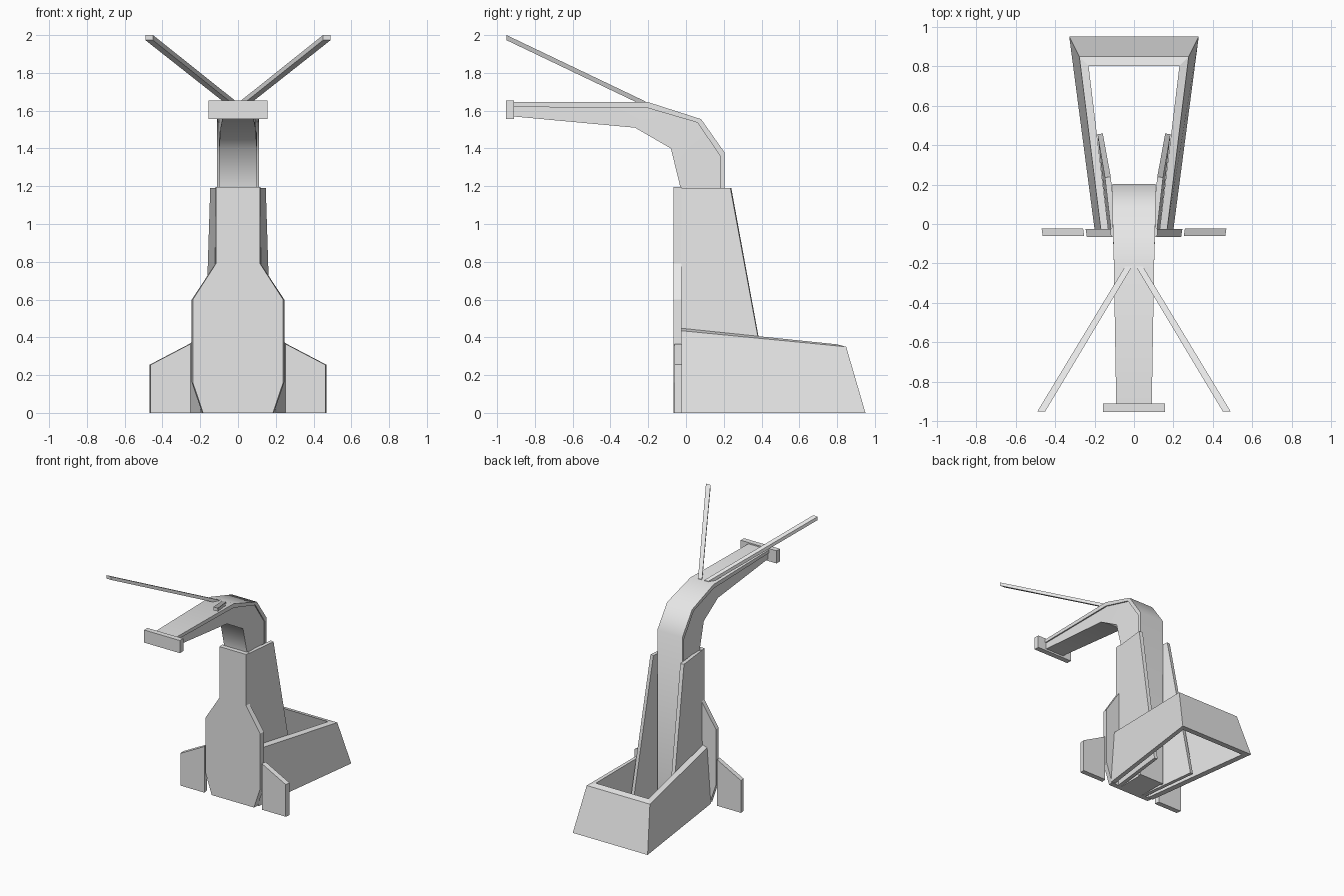
import bpy, bmesh, math

cube = bpy.data.objects.get("Cube")
if cube:
    bpy.data.objects.remove(cube, do_unlink=True)

grey = bpy.data.materials.new("plain grey")
grey.use_nodes = True
grey.diffuse_color = (0.8, 0.8, 0.8, 1)
grey.node_tree.nodes["Principled BSDF"].inputs["Base Color"].default_value = (0.8, 0.8, 0.8, 1)


def loft(name, rings, smooth=0):
    """Skin a closed solid through rings of equal point count."""
    bm = bmesh.new()
    vs = [[bm.verts.new(p) for p in r] for r in rings]
    n = len(rings[0])
    for a, b in zip(vs, vs[1:]):
        for i in range(n):
            j = (i + 1) % n
            bm.faces.new((a[i], a[j], b[j], b[i]))
    bm.faces.new(vs[0])
    bm.faces.new(vs[-1])
    bmesh.ops.recalc_face_normals(bm, faces=bm.faces)
    me = bpy.data.meshes.new(name)
    bm.to_mesh(me)
    bm.free()
    me.materials.append(grey)
    ob = bpy.data.objects.new(name, me)
    bpy.context.collection.objects.link(ob)
    if smooth:
        bpy.ops.object.select_all(action='DESELECT')
        ob.select_set(True)
        bpy.context.view_layer.objects.active = ob
        bpy.ops.object.shade_smooth_by_angle(angle=math.radians(smooth))
    return ob


def pair(name, rings):
    """Make a left part and its mirrored right part."""
    for side, s in (("left", 1), ("right", -1)):
        loft(f"{side}_{name}", [[(s * x, y, z) for x, y, z in r] for r in rings])


# Front plate, slightly narrower on its front face
half = [(0.19, 0), (0.245, 0.16), (0.245, 0.6), (0.12, 0.79), (0.12, 1.195)]
outline = half + [(-x, z) for x, z in reversed(half)]
loft("front_plate", [[(x * k, y, z) for x, z in outline]
                     for y, k in ((-0.065, 0.975), (-0.025, 1.0))])

# Side wings beside the plate
wing = [(0.255, 0), (0.465, 0), (0.465, 0.255), (0.255, 0.365)]
pair("wing", [[(x + d, y, z) for x, z in wing] for y, d in ((-0.062, -0.003), (-0.022, 0.003))])

# Open U-shaped base wall with sloping sides: outer/inner bottom, inner/outer top
front = [(0.2, -0.025, 0), (0.16, -0.025, 0.005), (0.13, -0.025, 0.448), (0.168, -0.025, 0.435)]
back = [(0.328, 0.95, 0), (0.283, 0.90, 0.005), (0.23, 0.80, 0.363), (0.277, 0.848, 0.35)]
flip = lambda r: [(-x, y, z) for x, y, z in r]
loft("base_wall", [front, back, flip(back), flip(front)])

# Tall splayed fins supporting the neck
pair("fin", [
    [(0.13, -0.027, 0), (0.185, 0.455, 0), (0.158, 0.458, 0), (0.1, -0.027, 0)],
    [(0.117, -0.027, 1.19), (0.147, 0.235, 1.19), (0.118, 0.24, 1.19), (0.09, -0.027, 1.19)],
])

# Bent neck: overhanging outer band and a narrower core below it
outer = [(-0.92, 1.645), (-0.2, 1.645), (0.08, 1.555), (0.203, 1.38), (0.203, 0)]
inner = [(-0.92, 1.62), (-0.2, 1.613), (0.06, 1.537), (0.18, 1.362), (0.18, 0)]
under = [(-0.92, 1.57), (-0.27, 1.51), (-0.08, 1.4), (-0.03, 1.195), (-0.03, 0)]
widths = [0.09, 0.102, 0.11, 0.11, 0.11]


def strip(name, upper, lower, inset):
    rings = []
    for (ya, za), (yb, zb), w in zip(upper, lower, widths):
        w -= inset
        rings.append([(-w, ya, za), (w, ya, za), (w, yb, zb), (-w, yb, zb)])
    loft(name, rings, smooth=50)


strip("neck_band", outer, inner, 0)
strip("neck_core", inner, under, 0.01)

# Cross bar at the end of the neck
loft("end_bar", [[(-0.157, y, 1.555), (0.157, y, 1.555), (0.157, y, 1.655), (-0.157, y, 1.655)]
                 for y in (-0.952, -0.91)])

# Two slanted rods spreading forward from the bend
pair("rod", [[(x, y, z), (x + w, y, z), (x + w, y, z + 0.027), (x, y, z + 0.027)]
             for x, y, z, w in ((0.01, -0.215, 1.622, 0.035), (0.45, -0.95, 1.973, 0.04))])
